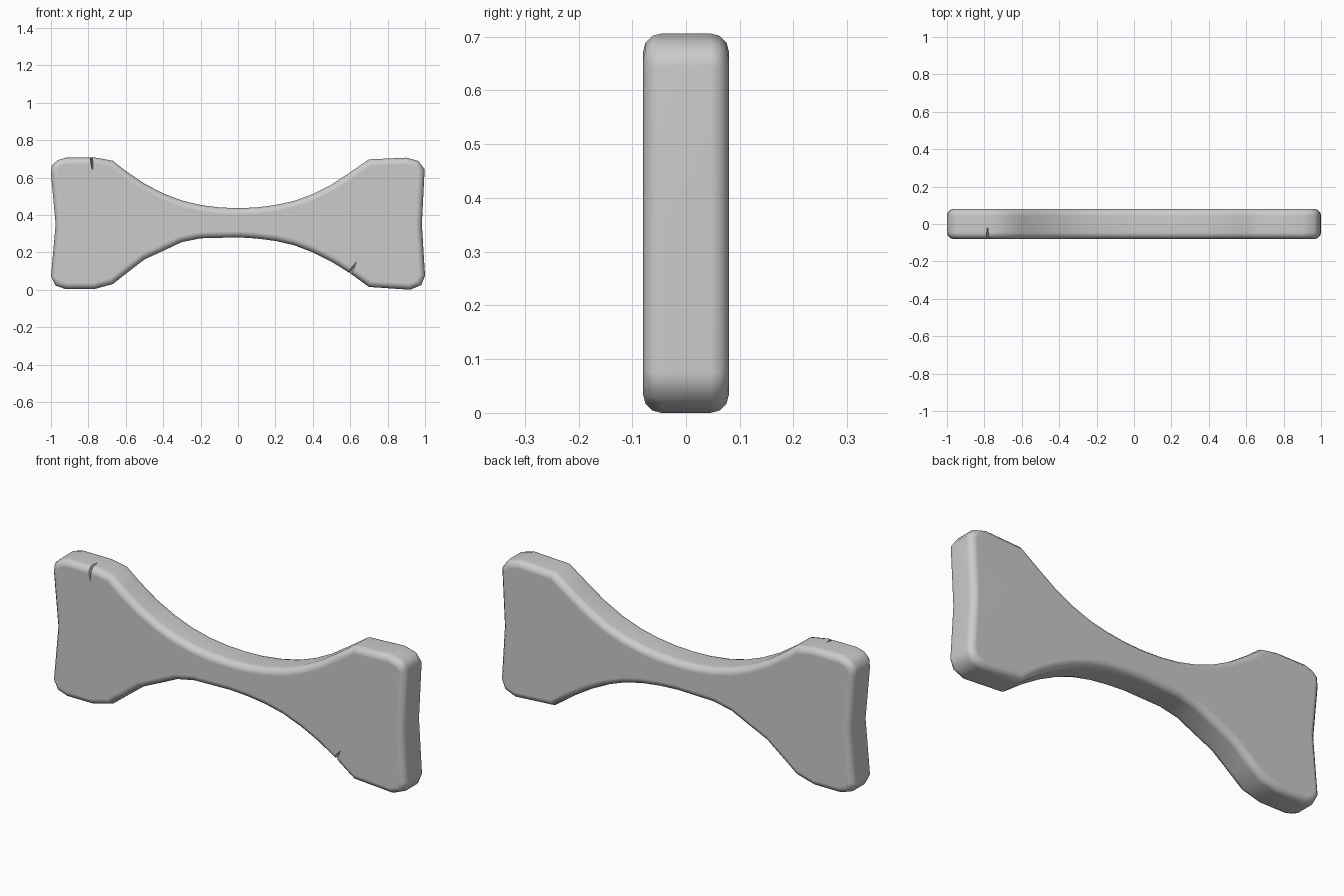
import bpy, bmesh, math

if "Cube" in bpy.data.objects:
    bpy.data.objects.remove(bpy.data.objects["Cube"])

HALF = 0.08  # half thickness

# Front outline (x, z), clockwise from the left side
top = [(-1, 0.62), (-0.995, 0.665), (-0.965, 0.693), (-0.92, 0.706), (-0.76, 0.706),
       (-0.67, 0.69), (-0.6, 0.635), (-0.5, 0.567), (-0.4, 0.515), (-0.3, 0.477),
       (-0.2, 0.453), (-0.1, 0.44), (0, 0.436), (0.1, 0.44), (0.2, 0.453),
       (0.3, 0.475), (0.4, 0.511), (0.5, 0.562), (0.6, 0.628), (0.7, 0.697),
       (0.9, 0.706), (0.965, 0.688), (0.998, 0.645)]
bottom = [(0.983, 0.35), (1, 0.075), (0.98, 0.025), (0.92, 0), (0.7, 0.015),
          (0.6, 0.088), (0.5, 0.15), (0.4, 0.2), (0.3, 0.238), (0.2, 0.261),
          (0.1, 0.274), (0, 0.28), (-0.2, 0.275), (-0.3, 0.255), (-0.4, 0.208),
          (-0.5, 0.162), (-0.6, 0.085), (-0.67, 0.03), (-0.77, 0.003),
          (-0.92, 0.003), (-0.975, 0.022), (-1, 0.07), (-0.975, 0.35)]


def make_object(name, bm):
    bmesh.ops.recalc_face_normals(bm, faces=bm.faces)
    mesh = bpy.data.meshes.new(name)
    bm.to_mesh(mesh)
    bm.free()
    ob = bpy.data.objects.new(name, mesh)
    bpy.context.collection.objects.link(ob)
    return ob


# Bone slab: extruded outline with rounded front and back rims
bm = bmesh.new()
face = bm.faces.new([bm.verts.new((x, -HALF, z)) for x, z in top + bottom])
ext = bmesh.ops.extrude_face_region(bm, geom=[face])
for g in ext["geom"]:
    if isinstance(g, bmesh.types.BMVert):
        g.co.y = HALF
if not face.is_valid or len(bm.faces) < len(top + bottom) + 2:
    bm.faces.new([v for v in bm.verts if v.co.y < 0])
bone = make_object("bone", bm)
bevel = bone.modifiers.new("rim", "BEVEL")
bevel.width = 0.034
bevel.segments = 3
bevel.limit_method = 'ANGLE'
bevel.angle_limit = math.radians(60)
bevel.use_clamp_overlap = False


# Small wedge-shaped nicks chipped into the front rim
def nick(name, a, b, tip, back):
    bm = bmesh.new()
    for x, y, z in ((a[0], -0.1, a[1]), (b[0], -0.1, b[1]), (tip[0], -0.09, tip[1]), back):
        bm.verts.new((x, y, z))
    bmesh.ops.convex_hull(bm, input=bm.verts)
    cutter = make_object(name, bm)
    cutter.hide_render = True
    cutter.hide_set(True)
    cut = bone.modifiers.new(name, "BOOLEAN")
    cut.operation = 'DIFFERENCE'
    cut.solver = 'EXACT'
    cut.object = cutter


nick("top_nick_cutter", (-0.803, 0.74), (-0.772, 0.74), (-0.776, 0.62), (-0.785, 0.01, 0.73))
nick("bottom_nick_cutter", (0.565, 0.08), (0.605, 0.055), (0.64, 0.16), (0.58, 0.0, 0.06))

# Smooth shading with clean flat sides
bpy.context.view_layer.objects.active = bone
bone.select_set(True)
bpy.ops.object.shade_smooth()
weighted = bone.modifiers.new("clean_shading", "WEIGHTED_NORMAL")
weighted.keep_sharp = True
